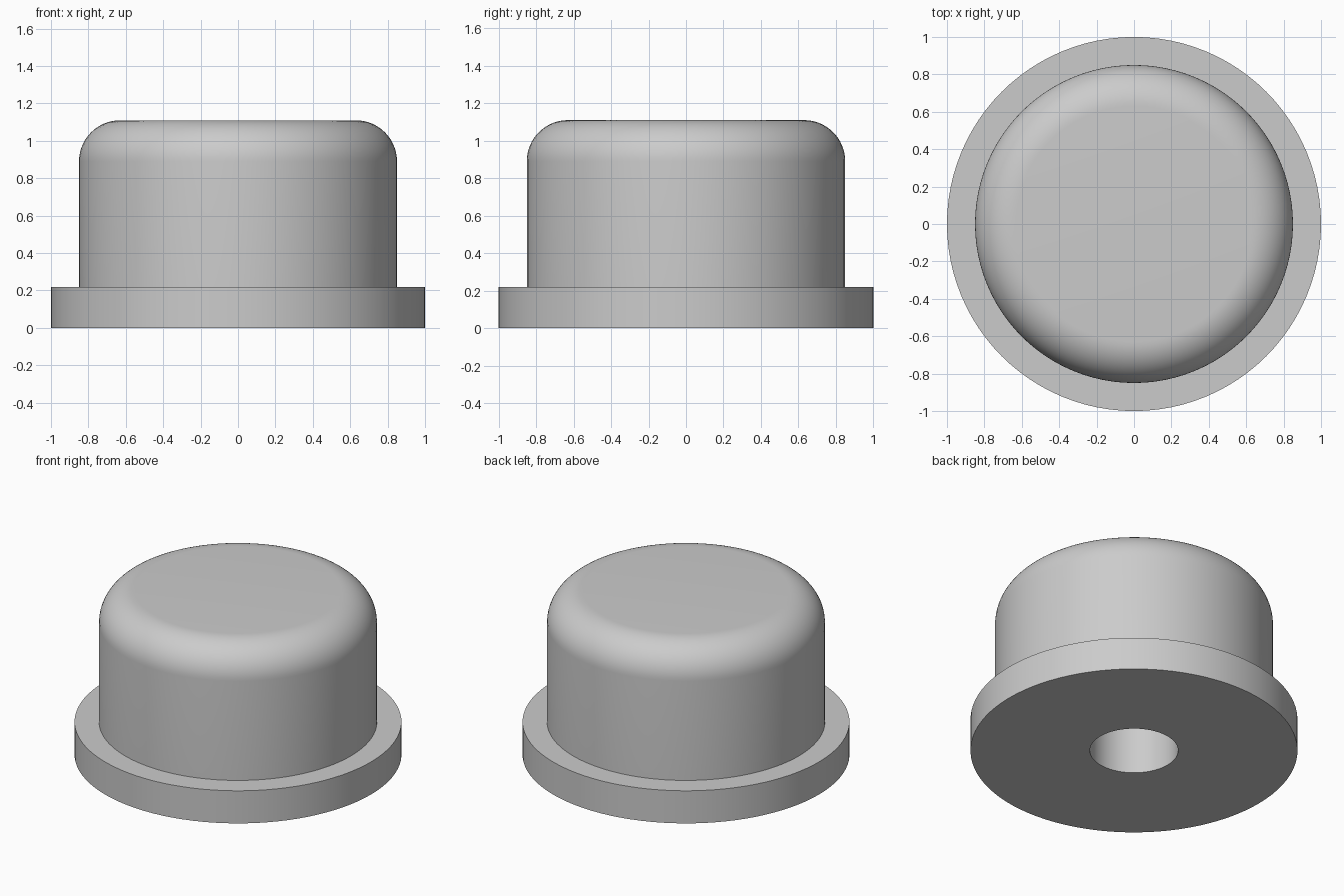
import bpy, bmesh, math
from mathutils import Vector

default_cube = bpy.data.objects.get("Cube")
if default_cube:
    bpy.data.objects.remove(default_cube, do_unlink=True)

SEGMENTS = 96
HEIGHT = 1.11
FLANGE_RADIUS, FLANGE_HEIGHT = 1.0, 0.22
BODY_RADIUS, FILLET = 0.85, 0.22
HOLE_RADIUS, HOLE_DEPTH = 0.27, 0.78

# Single grey material
grey = bpy.data.materials.new("plain grey")
grey.use_nodes = True
colour = (0.6, 0.6, 0.6, 1)
grey.diffuse_color = colour
grey.node_tree.nodes["Principled BSDF"].inputs["Base Color"].default_value = colour


def lathe(name, profile):
    """Revolve a radius/height profile around the z axis."""
    bm = bmesh.new()
    verts = [bm.verts.new((r, 0, z)) for r, z in profile]
    edges = [bm.edges.new(pair) for pair in zip(verts, verts[1:])]
    bmesh.ops.spin(bm, geom=verts + edges, cent=Vector(), axis=(0, 0, 1),
                   angle=math.tau, steps=SEGMENTS)
    bmesh.ops.remove_doubles(bm, verts=bm.verts, dist=0.0005)
    bmesh.ops.recalc_face_normals(bm, faces=bm.faces)
    mesh = bpy.data.meshes.new(name)
    bm.to_mesh(mesh)
    bm.free()
    mesh.materials.append(grey)
    obj = bpy.data.objects.new(name, mesh)
    bpy.context.collection.objects.link(obj)
    bpy.ops.object.select_all(action='DESELECT')
    bpy.context.view_layer.objects.active = obj
    obj.select_set(True)
    bpy.ops.object.shade_smooth_by_angle(angle=math.radians(30))
    return obj


# Blind hole, underside and flange
profile = [(0, HOLE_DEPTH), (HOLE_RADIUS, HOLE_DEPTH), (HOLE_RADIUS, 0),
           (FLANGE_RADIUS, 0), (FLANGE_RADIUS, FLANGE_HEIGHT),
           (BODY_RADIUS, FLANGE_HEIGHT)]
# Rounded upper rim
STEPS = 16
for i in range(STEPS + 1):
    a = math.pi / 2 * i / STEPS
    profile.append((BODY_RADIUS - FILLET + FILLET * math.cos(a),
                    HEIGHT - FILLET + FILLET * math.sin(a)))
# Flat top
profile.append((0, HEIGHT))

lathe("flanged_bumper", profile)
